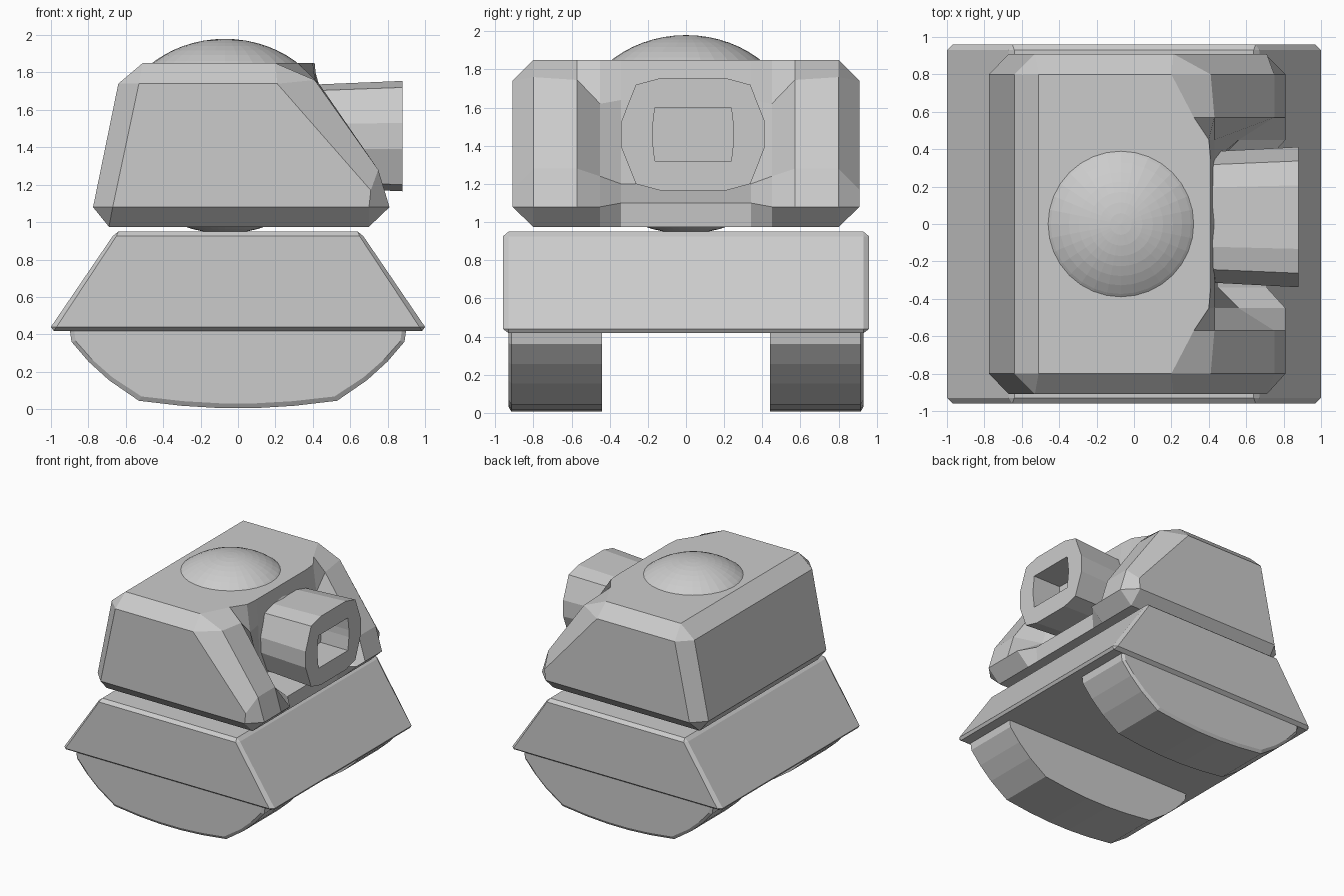
import bpy, bmesh

if "Cube" in bpy.data.objects:
    bpy.data.objects.remove(bpy.data.objects["Cube"])


def loft(name, rings, cap=True):
    """Skin a list of equal-length point rings; coincident points are welded."""
    bm = bmesh.new()
    loops = [[bm.verts.new(p) for p in ring] for ring in rings]
    n = len(loops[0])
    for a, b in zip(loops, loops[1:]):
        for i in range(n):
            j = (i + 1) % n
            bm.faces.new((a[i], a[j], b[j], b[i]))
    if cap:
        bm.faces.new(loops[0])
        bm.faces.new(loops[-1])
    bmesh.ops.remove_doubles(bm, verts=bm.verts[:], dist=1e-4)
    bmesh.ops.recalc_face_normals(bm, faces=bm.faces[:])
    me = bpy.data.meshes.new(name)
    bm.to_mesh(me)
    bm.free()
    ob = bpy.data.objects.new(name, me)
    bpy.context.collection.objects.link(ob)
    return ob


def at_y(profile, y):
    return [(x, y, z) for x, z in profile]


def symmetric(sections):
    """Sections (y, profile) from the outside in, repeated on the other side."""
    return ([at_y(p, -y) for y, p in sections] +
            [at_y(p, y) for y, p in reversed(sections)])


def mirrored_profile(half):
    return half + [(-x, z) for x, z in reversed(half)]


# Treads: rounded-belly profile with a thin bevelled outer rim
belly = mirrored_profile([(-.90, .43), (-.89, .36), (-.80, .255), (-.69, .155),
                          (-.53, .045), (-.30, .018), (-.10, .006)])
rim = [(x * .975, .43 + (z - .43) * .94) for x, z in belly]
for name, s in (("front_tread", -1), ("back_tread", 1)):
    loft(name, [at_y(belly, s * .44), at_y(belly, s * .915), at_y(rim, s * .93)])

# Hull: chamfered wedge block
hull_end = mirrored_profile([(-.97, .44), (-.97, .44), (-.65, .925), (-.65, .925)])
hull_mid = mirrored_profile([(-.985, .418), (-1.0, .44), (-.67, .925), (-.64, .95)])
loft("hull", symmetric([(.96, hull_end), (.93, hull_mid)]))

# Turret: chamfered body with a sloped front and a pocket for the barrel
A, B, C, D, E = (-.67, 1.08), (-.53, 1.74), (.21, 1.74), (.71, 1.17), (.70, 1.08)
back = [(-.69, .975), (-.775, 1.08), (-.64, 1.74), (-.51, 1.85)]
turret_sections = [
    (.91, [A, A, B, B, C, C, D, E, E]),
    (.80, back + [(.20, 1.85), (.41, 1.76), (.75, 1.28), (.81, 1.08), (.70, .975)]),
    (.57, back + [(.32, 1.85), (.43, 1.745), (.75, 1.28), (.81, 1.08), (.70, .975)]),
    (.45, back + [(.40, 1.85), (.43, 1.62), (.56, 1.24), (.81, 1.08), (.70, .975)]),
    (.34, back + [(.41, 1.85), (.43, 1.64), (.45, 1.20), (.71, 1.10), (.70, .975)]),
]
loft("turret_body", symmetric(turret_sections))

# Dome: flattened ball through the turret, showing on top and as the pivot below
bpy.ops.mesh.primitive_uv_sphere_add(segments=32, ring_count=32, radius=1,
                                     location=(-.07, 0, 1.46))
dome = bpy.context.object
dome.name = "turret_dome"
dome.scale = (.59, .59, .52)

# Barrel: stubby twelve-sided tube with a rectangular bore
cy, cz = .037, 1.46
outer = [(.17, .295), (.30, .26), (.375, .07), (.375, -.07), (.30, -.26), (.17, -.295)]
outer += [(-y, -z) for y, z in outer]
bore = [(.07, .14), (.20, .14), (.213, .03), (.213, -.03), (.20, -.14), (.07, -.14)]
bore += [(-y, -z) for y, z in bore]


def at_x(profile, x, s=1):
    return [(x, cy + y * s, cz + z * s) for y, z in profile]


loft("gun_barrel", [at_x(outer, .38, .93), at_x(outer, .88),
                    at_x(bore, .88), at_x(bore, .62)])
